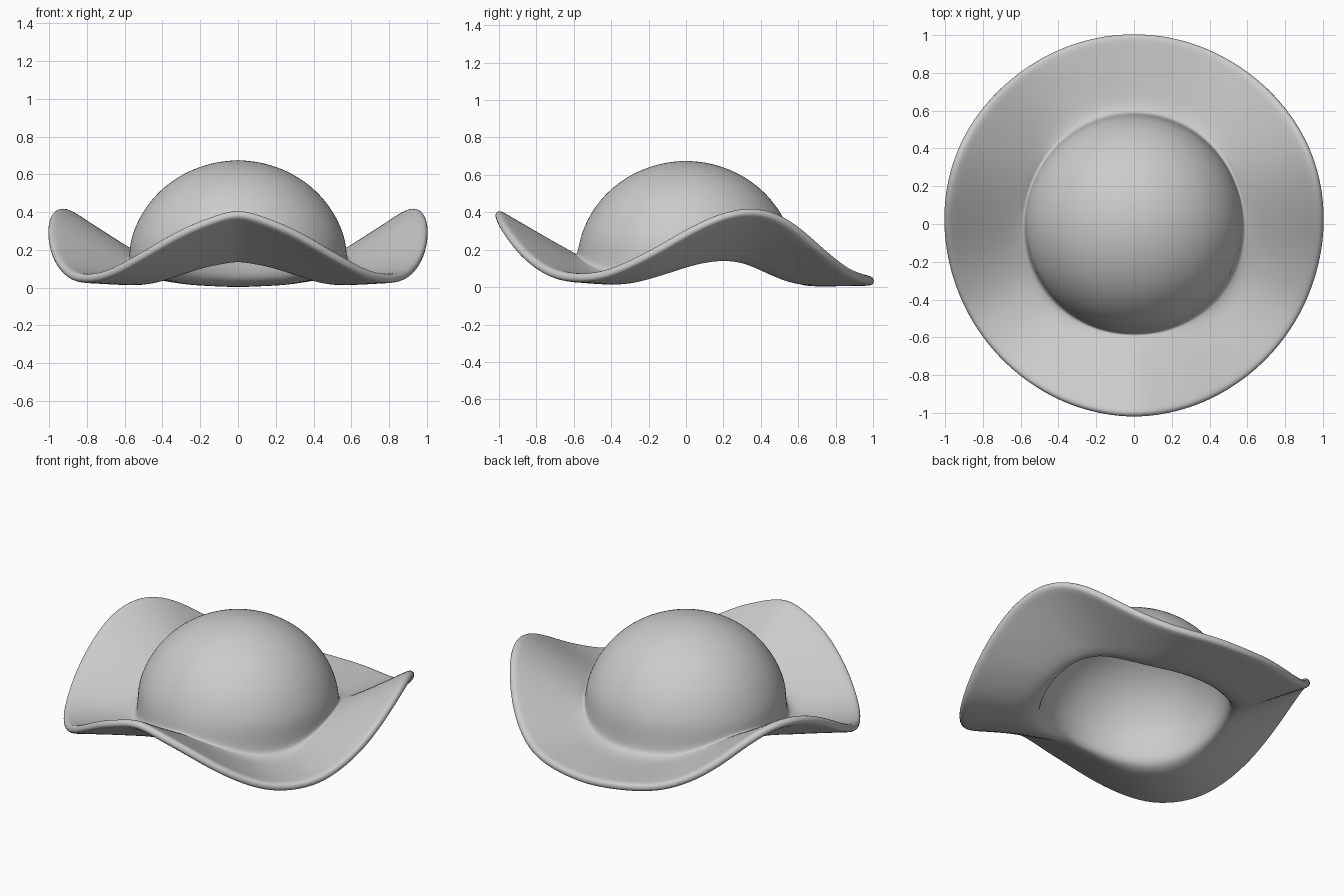
import bpy, bmesh
from math import sin, cos, radians, degrees, atan2, pi

if "Cube" in bpy.data.objects:
    bpy.data.objects.remove(bpy.data.objects["Cube"])

SEG = 40

# Height of the rim's top edge by angle (right half; mirrored to the left)
RIM = [(-90, .435), (-74, .34), (-57, .175), (-42, .068), (-28, .075), (-14, .17),
       (1, .33), (11, .415), (20, .445), (28, .42), (37, .34), (50, .175), (65, .08), (90, .055)]


def rim_height(x, y):
    a = degrees(atan2(y, abs(x)))
    for (a0, z0), (a1, z1) in zip(RIM, RIM[1:]):
        if a <= a1 + 1e-6:
            return z0 + (z1 - z0) * (a - a0) / (a1 - a0)
    return RIM[-1][1]


def brim_point(c, s, r, base_low, base_lift):
    """Blend from the crown base to the turned-up rim."""
    rim = rim_height(c, s)
    lobe = (rim - .055) / .39
    base = base_low + base_lift * lobe
    t = max(0, (r - .585) / .425)
    return (c * r * .99, s * r, base + (rim - base) * t)


bm = bmesh.new()
rings = []
dirs = [(cos(2 * pi * i / SEG - pi / 2), sin(2 * pi * i / SEG - pi / 2)) for i in range(SEG)]

# Domed crown
apex = bm.verts.new((0, 0, .677))
for phi in (12, 24, 36, 48, 60, 71, 80):
    r, z = .585 * sin(radians(phi)), .13 + .547 * cos(radians(phi))
    rings.append([bm.verts.new((c * r, s * r, z)) for c, s in dirs])

# Three-cornered brim
for r, low, lift in ((.583, .085, .09), (.605, .068, .115), (.65, .052, .13),
                     (.75, .05, .13), (.86, .05, .13), (.96, .05, .13), (1.01, .05, .13)):
    rings.append([bm.verts.new(brim_point(c, s, r, low, lift)) for c, s in dirs])

for i in range(SEG):
    j = (i + 1) % SEG
    bm.faces.new((apex, rings[0][i], rings[0][j]))
    for a, b in zip(rings, rings[1:]):
        bm.faces.new((a[i], b[i], b[j], a[j]))

mesh = bpy.data.meshes.new("hat")
bm.to_mesh(mesh)
bm.free()
hat = bpy.data.objects.new("hat", mesh)
bpy.context.collection.objects.link(hat)

# Felt thickness and rounded rim
solid = hat.modifiers.new("thickness", 'SOLIDIFY')
solid.thickness = .05
solid.offset = -1
sub = hat.modifiers.new("smooth", 'SUBSURF')
sub.levels = sub.render_levels = 2
for p in mesh.polygons:
    p.use_smooth = True
